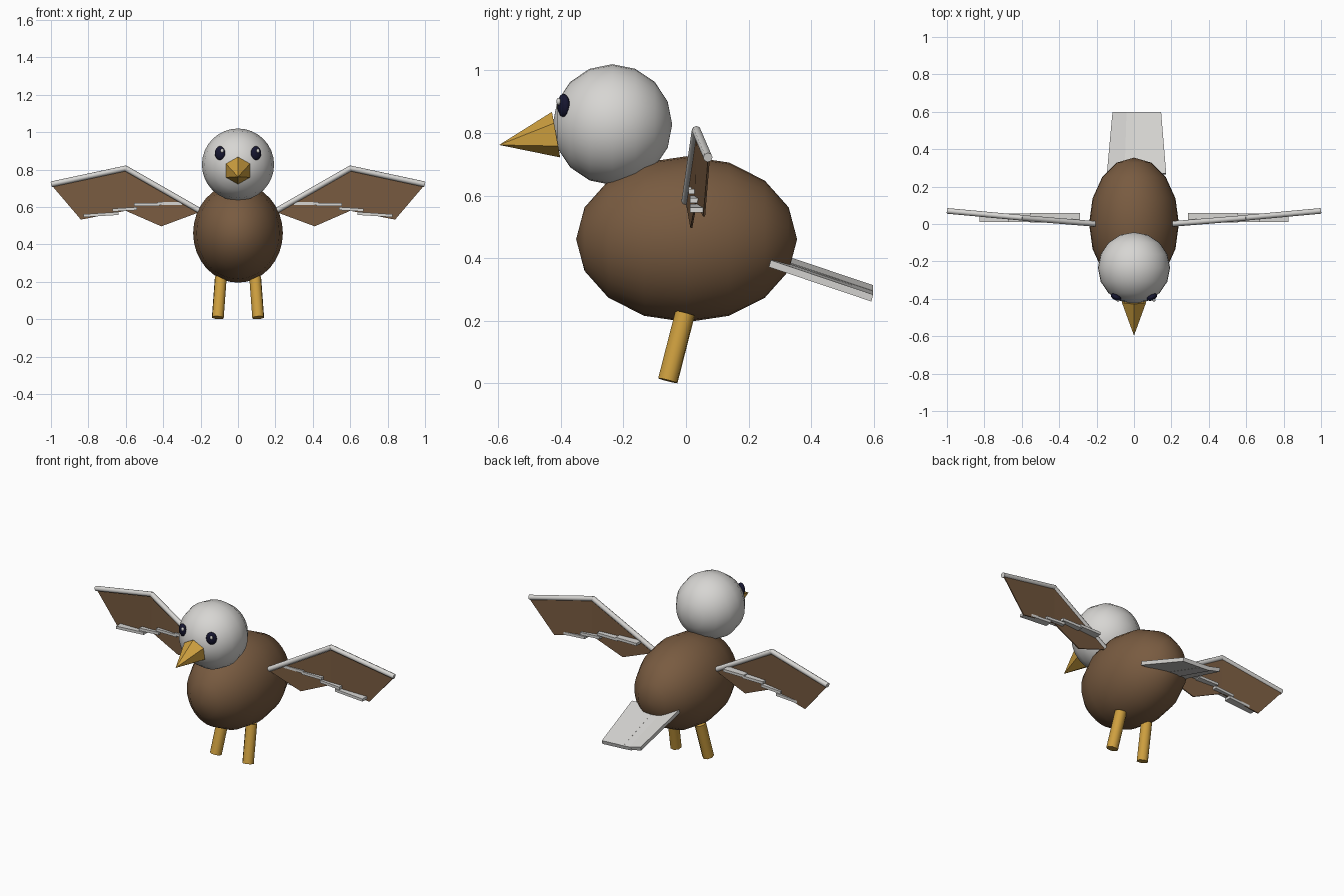
import bpy, bmesh, math
from mathutils import Vector, Matrix

if "Cube" in bpy.data.objects:
    bpy.data.objects.remove(bpy.data.objects["Cube"])


def material(name, rgb):
    m = bpy.data.materials.new(name)
    m.diffuse_color = (*rgb, 1)
    m.use_nodes = True
    m.node_tree.nodes["Principled BSDF"].inputs["Base Color"].default_value = m.diffuse_color
    return m


BROWN = material("brown feathers", (0.19, 0.105, 0.052))
WHITE = material("off white feathers", (0.68, 0.67, 0.65))
ORANGE = material("orange", (0.62, 0.35, 0.05))
DARK = material("dark eye", (0.008, 0.008, 0.03))


def finish(name, bm, mat, smooth=None):
    bmesh.ops.recalc_face_normals(bm, faces=bm.faces)
    me = bpy.data.meshes.new(name)
    bm.to_mesh(me)
    bm.free()
    me.materials.append(mat)
    ob = bpy.data.objects.new(name, me)
    bpy.context.collection.objects.link(ob)
    if smooth:
        bpy.ops.object.select_all(action='DESELECT')
        ob.select_set(True)
        bpy.context.view_layer.objects.active = ob
        bpy.ops.object.shade_smooth_by_angle(angle=math.radians(smooth))
    return ob


def ball(name, centre, radii, mat, segs=32, rings=8, yaw=0):
    # sphere with its poles facing front and back
    bm = bmesh.new()
    bmesh.ops.create_uvsphere(bm, u_segments=segs, v_segments=rings, radius=1)
    m = (Matrix.Translation(centre) @ Matrix.Rotation(yaw, 4, 'Z')
         @ Matrix.Diagonal((*radii, 1)) @ Matrix.Rotation(math.pi / 2, 4, 'X'))
    bmesh.ops.transform(bm, matrix=m, verts=bm.verts)
    return finish(name, bm, mat, 60)


def rod(name, a, b, r1, r2, mat, sides=8, smooth=50):
    a, b = Vector(a), Vector(b)
    bm = bmesh.new()
    bmesh.ops.create_cone(bm, cap_ends=True, segments=sides, radius1=r1,
                          radius2=r2, depth=(b - a).length)
    m = Matrix.Translation((a + b) / 2) @ (b - a).to_track_quat('Z', 'Y').to_matrix().to_4x4()
    bmesh.ops.transform(bm, matrix=m, verts=bm.verts)
    return finish(name, bm, mat, smooth)


def plate(name, faces, offset, mat):
    # extrudes flat outlines by an offset vector
    bm = bmesh.new()
    for pts in faces:
        f = bm.faces.new([bm.verts.new(p) for p in pts])
        ext = bmesh.ops.extrude_face_region(bm, geom=[f], use_keep_orig=True)
        vs = [g for g in ext["geom"] if isinstance(g, bmesh.types.BMVert)]
        bmesh.ops.translate(bm, verts=vs, vec=offset)
    return finish(name, bm, mat)


# body and head
ball("body", (0, 0.002, 0.461), (0.24, 0.353, 0.265), BROWN)
ball("head", (0, -0.235, 0.827), (0.193, 0.191, 0.193), WHITE)

# beak: six-sided cone
rod("beak", (0, -0.415, 0.795), (0, -0.597, 0.762), 0.074, 0.0, ORANGE, 6, 20)

for s, side in ((1, "right"), (-1, "left")):
    def P(x, y, z):
        return (s * x, y, z)

    # eyes with small highlights
    ball(side + "_eye", P(0.096, -0.391, 0.888), (0.03, 0.017, 0.038), DARK, 16, 8, s * 0.45)
    ball(side + "_eye_highlight", (s * 0.096 + 0.011, -0.407, 0.901), (0.009, 0.007, 0.012), WHITE, 8, 6)

    # leg
    rod(side + "_leg", P(0.092, -0.003, 0.224), P(0.108, -0.058, 0.009), 0.033, 0.033, ORANGE)

    # wing arm bones
    rod(side + "_inner_wing_arm", P(0.2, 0.0, 0.578), P(0.603, 0.033, 0.808), 0.015, 0.015, WHITE)
    rod(side + "_outer_wing_arm", P(0.595, 0.033, 0.808), P(0.998, 0.07, 0.722), 0.015, 0.015, WHITE)

    # wing web, inner and outer panel
    root, dip, mid = P(0.2, 0.0, 0.575), P(0.41, 0.014, 0.497), P(0.6, 0.03, 0.58)
    elbow, low, tip = P(0.6, 0.033, 0.808), P(0.84, 0.055, 0.533), P(0.995, 0.07, 0.715)
    plate(side + "_wing_web", [(root, dip, mid, elbow), (elbow, mid, low, tip)],
          (0, 0.006, 0), BROWN)

    # feather bars crossing the web
    bars = [(0.64, 0.825, 0.558, 0.546, 0.012, 0.055), (0.54, 0.67, 0.584, 0.576, 0.012, 0.055),
            (0.42, 0.555, 0.605, 0.605, 0.008, 0.058), (0.29, 0.43, 0.612, 0.612, 0.008, 0.06)]
    plate(side + "_feather_bars",
          [(P(a, y0, za), P(b, y0, zb), P(b, y1, zb), P(a, y1, za))
           for a, b, za, zb, y0, y1 in bars], (0, 0, 0.016), WHITE)

# tail: three overlapping feathers, stepping up towards the left
for name, xb0, xb1, xe0, xe1, lift0, lift1 in (
        ("right", 0.0, 0.172, 0.0, 0.145, 0.008, 0.0),
        ("middle", -0.07, 0.02, -0.05, 0.02, 0.012, 0.006),
        ("left", -0.145, -0.05, -0.115, -0.04, 0.03, 0.012)):
    plate("tail_feather_" + name,
          [((xb0, 0.265, 0.372 + lift0), (xb1, 0.265, 0.372 + lift1),
            (xe1, 0.592, 0.262 + lift1), (xe0, 0.592, 0.262 + lift0))],
          (0, 0.006, 0.022), WHITE)
